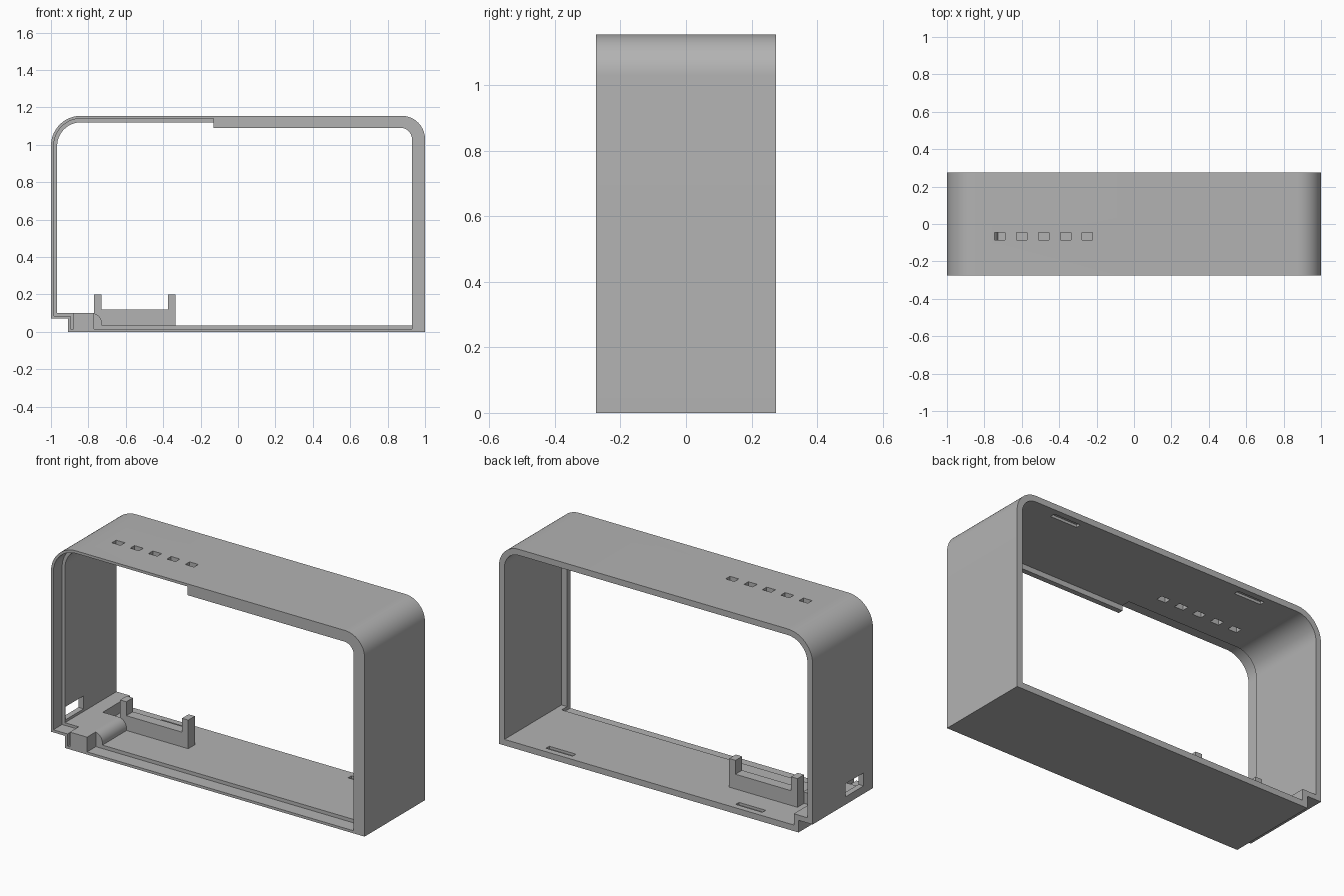
import bpy, bmesh, math
from mathutils import Vector

cube = bpy.data.objects.get("Cube")
if cube:
    bpy.data.objects.remove(cube, do_unlink=True)

GREY = (0.45, 0.45, 0.45, 1.0)
grey = bpy.data.materials.new("matte grey")
grey.use_nodes = True
grey.diffuse_color = GREY
grey.node_tree.nodes["Principled BSDF"].inputs["Base Color"].default_value = GREY

FRONT, BACK = -0.275, 0.275
REBATE = -0.195      # rear end of the stepped front rim


def outline(corners, steps=14):
    """Corners are (x, z) or (x, z, radius) with right angles at the radii."""
    pts = []
    for i, c in enumerate(corners):
        p = Vector(c[:2])
        if len(c) == 2:
            pts.append(p)
            continue
        r = c[2]
        d1 = (Vector(corners[i - 1][:2]) - p).normalized()
        d2 = (Vector(corners[(i + 1) % len(corners)][:2]) - p).normalized()
        mid = p + r * (d1 + d2)
        for k in range(steps + 1):
            t = math.pi / 2 * k / steps
            pts.append(mid - r * (d2 * math.cos(t) + d1 * math.sin(t)))
    return pts


def prism(name, corners, y0, y1):
    """Extrude an x-z outline from y0 to y1."""
    bm = bmesh.new()
    face = bm.faces.new([bm.verts.new((p.x, y0, p.y)) for p in outline(corners)])
    ext = bmesh.ops.extrude_face_region(bm, geom=[face])
    verts = [g for g in ext["geom"] if isinstance(g, bmesh.types.BMVert)]
    bmesh.ops.translate(bm, verts=verts, vec=(0, y1 - y0, 0))
    bmesh.ops.recalc_face_normals(bm, faces=bm.faces)
    mesh = bpy.data.meshes.new(name)
    bm.to_mesh(mesh)
    bm.free()
    mesh.materials.append(grey)
    obj = bpy.data.objects.new(name, mesh)
    bpy.context.collection.objects.link(obj)
    return obj


def box(name, x0, x1, y0, y1, z0, z1):
    return prism(name, [(x0, z0), (x1, z0), (x1, z1), (x0, z1)], y0, y1)


def cut(obj, cutter):
    """Subtract the cutter, then remove it."""
    mod = obj.modifiers.new("cut", "BOOLEAN")
    mod.operation = "DIFFERENCE"
    mod.solver = "EXACT"
    mod.object = cutter
    bpy.context.view_layer.update()
    graph = bpy.context.evaluated_depsgraph_get()
    mesh = bpy.data.meshes.new_from_object(obj.evaluated_get(graph))
    obj.modifiers.clear()
    obj.data = mesh
    bpy.data.objects.remove(cutter, do_unlink=True)


# Outer shell with a notch at the lower corner
shell = prism("case_shell", [(-0.91, 0), (1, 0), (1, 1.155, 0.125),
              (-1, 1.155, 0.16), (-1, 0.07), (-0.91, 0.07)], FRONT, BACK)

# Open middle
cut(shell, prism("cavity", [(-0.88, 0.035), (0.965, 0.035), (0.965, 1.12, 0.09),
    (-0.967, 1.12, 0.127), (-0.967, 0.10), (-0.88, 0.10)], -0.4, 0.4))

# Stepped front rim along the left, bottom and part of the top
cut(shell, prism("rim_step", [(-0.895, 0.015), (0.93, 0.015), (0.93, 1.0),
    (-0.13, 1.0), (-0.13, 1.14), (-0.985, 1.14, 0.145),
    (-0.985, 0.085), (-0.895, 0.085)], -0.4, REBATE))

# Row of button holes in the top
for i in range(5):
    x = -0.717 + 0.117 * i
    cut(shell, box("button_hole", x - 0.028, x + 0.028, -0.085, -0.046, 1.05, 1.3))

# Cable port in the side wall
cut(shell, box("cable_port", -1.1, -0.94, -0.19, -0.025, 0.115, 0.19))

# Shallow latch slots near the back, on the floor and under the top
for x in (-0.57, 0.64):
    for z in (0.035, 1.12):
        cut(shell, box("latch_slot", x - 0.085, x + 0.085, 0.21, 0.24, z - 0.015, z + 0.015))

# Inward front lip on the right and the top
lip = prism("front_lip", [(0.93, 0.035), (0.965, 0.035), (0.965, 1.12, 0.09),
            (-0.13, 1.12), (-0.13, 1.09), (0.93, 1.09, 0.06)], FRONT, FRONT + 0.03)

# Raised floor with a rounded edge, and the block in front of it
step = prism("raised_floor", [(-0.89, 0.03), (-0.728, 0.03), (-0.728, 0.10, 0.055),
             (-0.89, 0.10)], REBATE, 0.025)
block = box("front_block", -0.88, -0.77, FRONT, REBATE, 0.012, 0.10)

# Board holder with two posts
holder = prism("board_holder", [(-0.77, 0.03), (-0.335, 0.03), (-0.335, 0.2),
               (-0.375, 0.2), (-0.375, 0.12), (-0.73, 0.12), (-0.73, 0.2),
               (-0.77, 0.2)], 0.025, 0.085)

# Smooth the rounded corners only
bpy.ops.object.select_all(action="DESELECT")
for obj in (shell, lip, step, block, holder):
    obj.select_set(True)
bpy.context.view_layer.objects.active = shell
bpy.ops.object.shade_smooth_by_angle(angle=math.radians(30))
